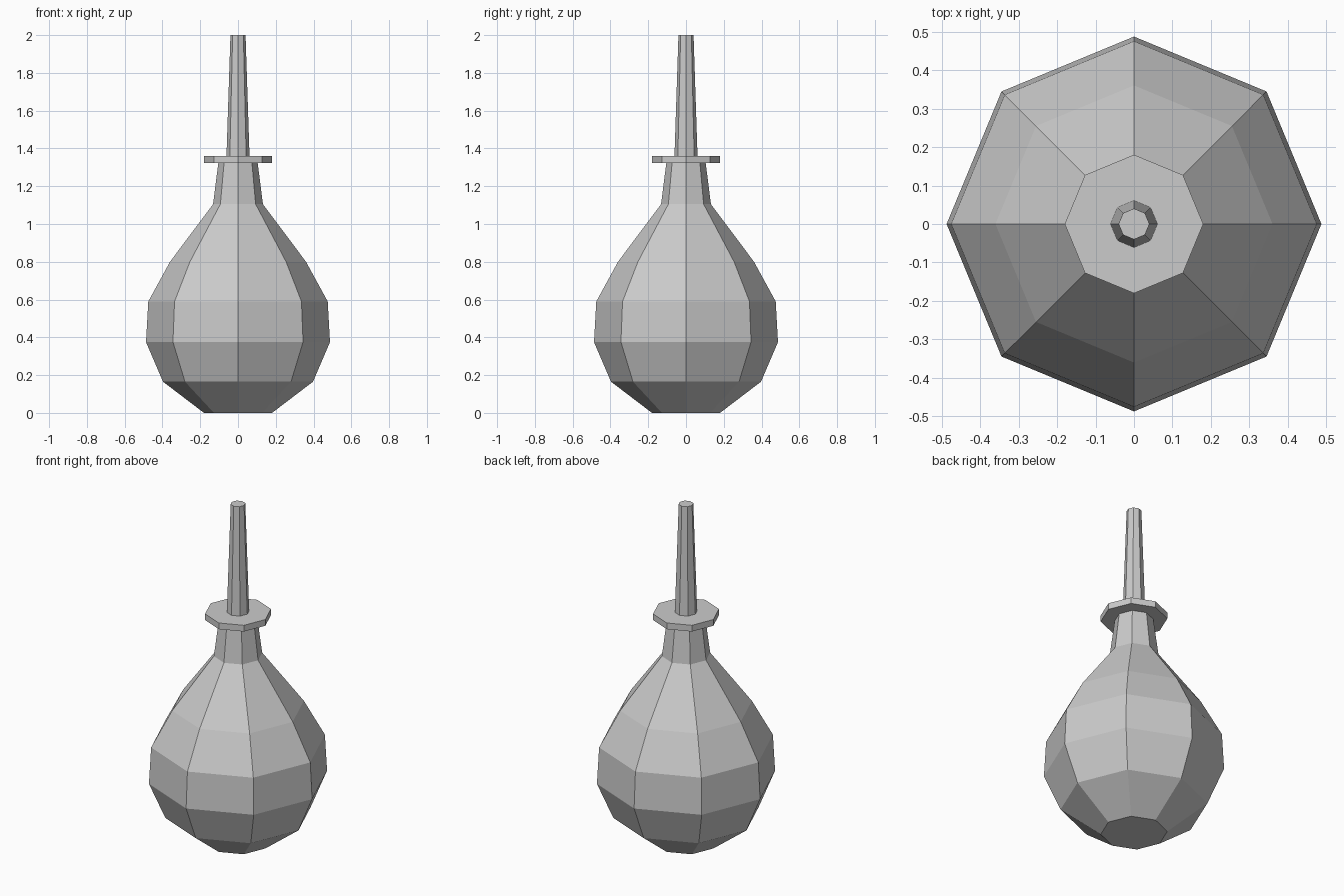
import bpy
import bmesh
from math import cos, sin, pi

SIDES = 8

cube = bpy.data.objects.get("Cube")
if cube:
    bpy.data.objects.remove(cube, do_unlink=True)

# Single light grey for every part
grey = bpy.data.materials.new("light_grey")
grey.use_nodes = True
colour = (0.6, 0.6, 0.6, 1)
grey.diffuse_color = colour
grey.node_tree.nodes["Principled BSDF"].inputs["Base Color"].default_value = colour


def turned(name, profile):
    """Closed octagonal solid from (radius, height) rings, flat shaded."""
    bm = bmesh.new()
    rings = []
    for r, z in profile:
        angles = [2 * pi * i / SIDES for i in range(SIDES)]
        rings.append([bm.verts.new((r * cos(a), r * sin(a), z)) for a in angles])
    for low, high in zip(rings, rings[1:]):
        for i in range(SIDES):
            j = (i + 1) % SIDES
            bm.faces.new((low[i], low[j], high[j], high[i]))
    bm.faces.new(rings[0][::-1])
    bm.faces.new(rings[-1])
    mesh = bpy.data.meshes.new(name)
    bm.to_mesh(mesh)
    bm.free()
    mesh.materials.append(grey)
    obj = bpy.data.objects.new(name, mesh)
    bpy.context.collection.objects.link(obj)
    return obj


# Squeeze bulb with its tapering neck
turned("bulb", [(0.18, 0), (0.397, 0.165), (0.487, 0.375), (0.475, 0.59),
                (0.36, 0.8), (0.132, 1.105), (0.104, 1.325)])

# Thin collar between neck and nozzle
turned("collar", [(0.18, 1.323), (0.18, 1.36)])

# Long tapered nozzle
turned("nozzle", [(0.061, 1.36), (0.04, 2.0)])
